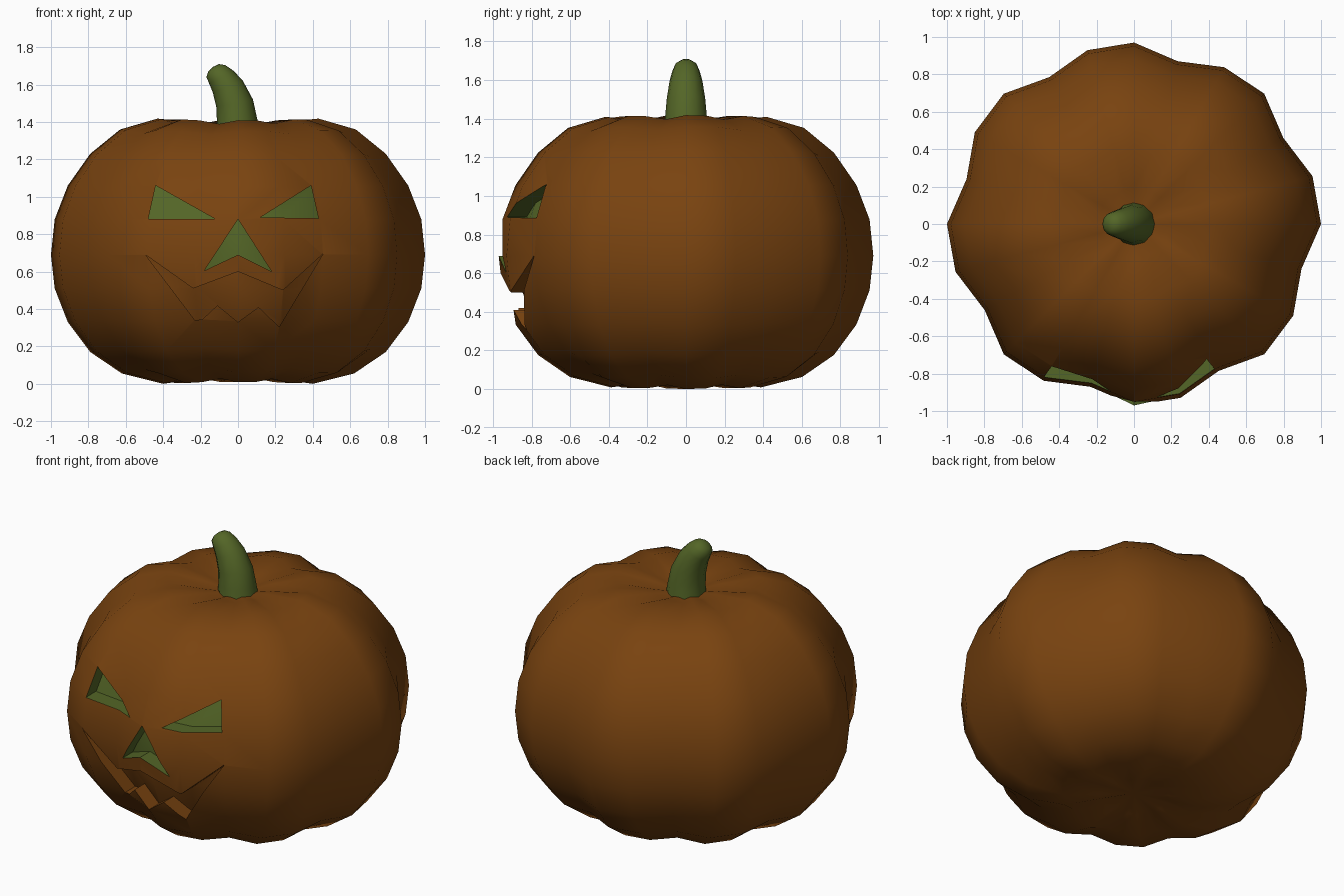
import bpy, bmesh, math

if "Cube" in bpy.data.objects:
    bpy.data.objects.remove(bpy.data.objects["Cube"])


def material(name, rgb):
    m = bpy.data.materials.new(name)
    m.diffuse_color = (*rgb, 1)
    m.use_nodes = True
    m.node_tree.nodes["Principled BSDF"].inputs["Base Color"].default_value = m.diffuse_color
    return m


MATS = [material("pumpkin orange", (0.19, 0.056, 0.005)),
        material("stem green", (0.088, 0.132, 0.02))]
ORANGE, GREEN = 0, 1


def finish(name, bm, index):
    bmesh.ops.recalc_face_normals(bm, faces=bm.faces)
    for f in bm.faces:
        f.material_index = index
    me = bpy.data.meshes.new(name)
    bm.to_mesh(me)
    bm.free()
    for m in MATS:
        me.materials.append(m)
    ob = bpy.data.objects.new(name, me)
    bpy.context.collection.objects.link(ob)
    return ob


def bridge(bm, rings):
    for a, b in zip(rings, rings[1:]):
        n = len(a)
        for i in range(n):
            bm.faces.new((a[i], a[(i + 1) % n], b[(i + 1) % n], b[i]))


def fan(bm, ring, co):
    tip = bm.verts.new(co)
    for i in range(len(ring)):
        bm.faces.new((ring[i], ring[(i + 1) % len(ring)], tip))


def smooth(ob, deg):
    ob.data.shade_smooth()
    ob.data.set_sharp_from_angle(angle=math.radians(deg))


def subtract(ob, cutter):
    # bake a boolean difference into the object
    mod = ob.modifiers.new("cut", 'BOOLEAN')
    mod.operation = 'DIFFERENCE'
    mod.solver = 'EXACT'
    mod.object = cutter
    bpy.context.view_layer.update()
    deps = bpy.context.evaluated_depsgraph_get()
    me = bpy.data.meshes.new_from_object(ob.evaluated_get(deps))
    ob.modifiers.clear()
    ob.data = me


# ribbed body: 24 columns, 8 lobes of three columns each
PROFILE = [(.2, .03), (.4, 0), (.62, .055), (.79, .17), (.91, .33), (.98, .51),
           (1, .69), (.98, .88), (.91, 1.06), (.79, 1.23), (.63, 1.36),
           (.43, 1.418), (.2, 1.395)]


def make_body(name):
    bm = bmesh.new()
    rings = []
    for r, z in PROFILE:
        ring = []
        for i in range(24):
            a = math.radians(15 * i)
            k = (.985, .975, .914)[i % 3] + .015 * math.cos(2 * a)
            zz = .7 + (z - .7) * (.6 + .4 * k)
            ring.append(bm.verts.new((r * k * math.cos(a), r * k * math.sin(a), zz)))
        rings.append(ring)
    bridge(bm, rings)
    fan(bm, rings[0], (0, 0, .06))
    fan(bm, rings[-1], (0, 0, 1.35))
    return finish(name, bm, ORANGE)


body = make_body("pumpkin_body")
core = make_body("pocket_floor_helper")
core.location.y = 0.1
core.hide_render = True

# carved face: outlines in x, z cut to an even depth
FACE = [
    ("left_eye", GREEN, [(-.48, .88), (-.44, 1.06), (-.12, .88)]),
    ("right_eye", GREEN, [(.12, .89), (.39, 1.06), (.43, .885)]),
    ("nose", GREEN, [(0, .88), (.18, .60), (0, .69), (-.18, .605)]),
    ("mouth", ORANGE, [(-.495, .69), (-.24, .51), (0, .60), (.24, .50), (.455, .695),
                       (.22, .305), (.11, .41), (0, .33), (-.11, .42),
                       (-.19, .345), (-.23, .34)]),
]
for name, index, outline in FACE:
    bm = bmesh.new()
    rings = [[bm.verts.new((x, y, z)) for x, z in outline] for y in (-1.2, -.4)]
    bridge(bm, rings)
    for ring in rings:
        bm.faces.new(ring)
    cutter = finish(name + "_cutter", bm, index)
    cutter.hide_render = True
    subtract(cutter, core)
    for p in cutter.data.polygons:
        p.material_index = index
    subtract(body, cutter)
    bpy.data.objects.remove(cutter)
bpy.data.objects.remove(core)
smooth(body, 40)

# bent, tapering stem: centre x, centre z, radius, tilt
bm = bmesh.new()
rings = []
for cx, cz, r, t in [(0, 1.33, .118, 0), (-.005, 1.41, .108, .05), (-.018, 1.5, .1, .2),
                     (-.055, 1.59, .086, .4), (-.09, 1.64, .073, .5),
                     (-.118, 1.672, .06, .55), (-.13, 1.69, .035, .6)]:
    rings.append([bm.verts.new((cx + r * math.cos(a) * math.cos(t), r * math.sin(a),
                                cz + r * math.cos(a) * math.sin(t)))
                  for a in (math.tau * i / 12 for i in range(12))])
bridge(bm, rings)
bm.faces.new(rings[0])
fan(bm, rings[-1], (-.133, 0, 1.695))
smooth(finish("stem", bm, GREEN), 50)
